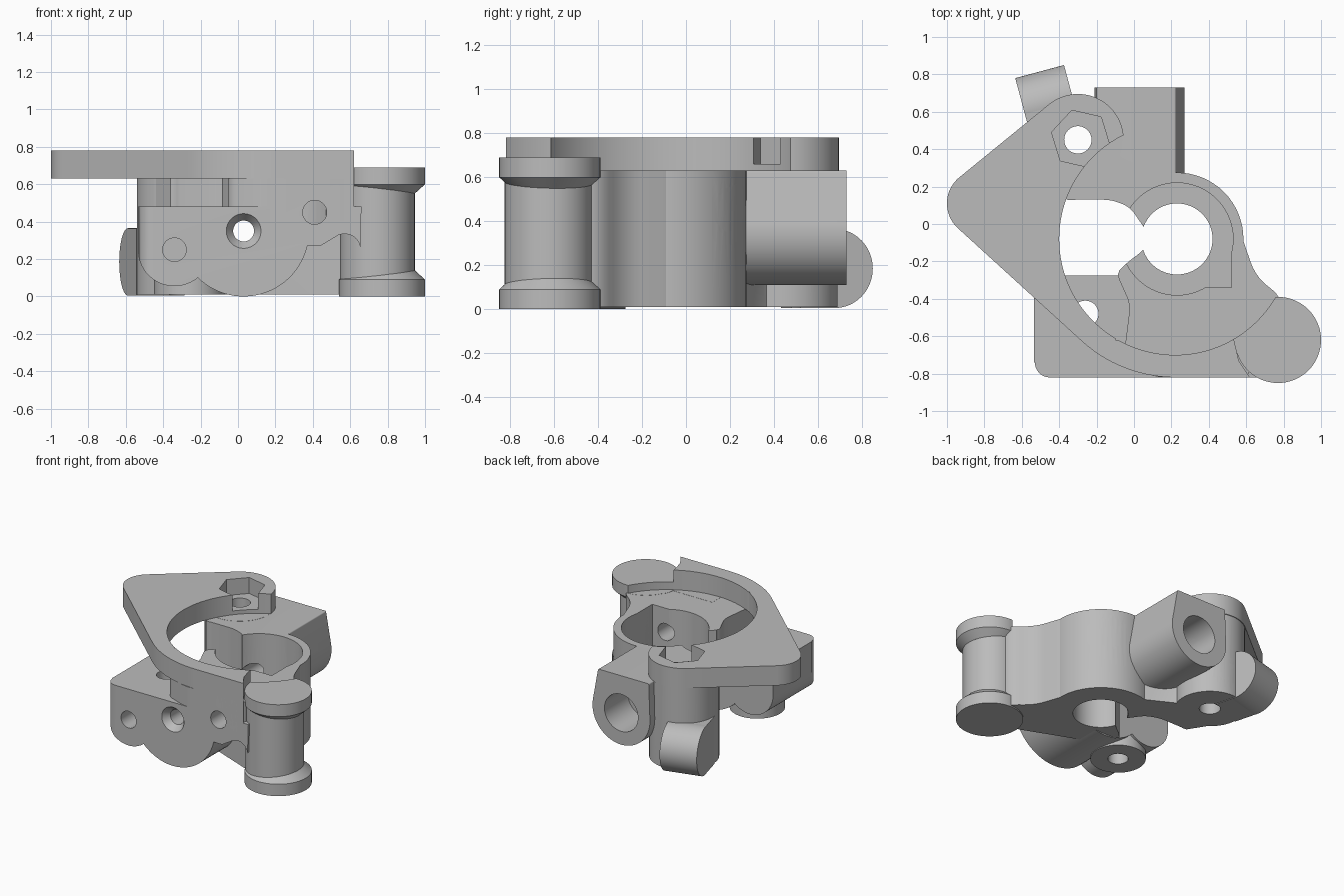
import bpy, bmesh
from math import sin, cos, radians, pi
from mathutils import Vector
from mathutils.geometry import convex_hull_2d

cube = bpy.data.objects.get("Cube")
if cube:
    bpy.data.objects.remove(cube)

# Plain metal for the whole casting
grey = (0.5, 0.5, 0.5, 1)
metal = bpy.data.materials.new("grey metal")
metal.use_nodes = True
metal.diffuse_color = grey
metal.node_tree.nodes["Principled BSDF"].inputs["Base Color"].default_value = grey

made = []


def make(name, bm):
    bmesh.ops.recalc_face_normals(bm, faces=bm.faces)
    mesh = bpy.data.meshes.new(name)
    bm.to_mesh(mesh)
    bm.free()
    mesh.materials.append(metal)
    part = bpy.data.objects.new(name, mesh)
    bpy.context.scene.collection.objects.link(part)
    made.append(part)
    return part


def rod(name, start, end, radius, end_radius=None, sides=64):
    """Cylinder or cone between two points."""
    a, b = Vector(start), Vector(end)
    bm = bmesh.new()
    bmesh.ops.create_cone(bm, cap_ends=True, segments=sides, radius1=radius,
                          radius2=end_radius or radius, depth=(b - a).length)
    placement = (b - a).to_track_quat('Z', 'Y').to_matrix().to_4x4()
    placement.translation = (a + b) / 2
    bm.transform(placement)
    return make(name, bm)


def post(name, centre, low, high, radius, end_radius=None, sides=64):
    x, y = centre
    return rod(name, (x, y, low), (x, y, high), radius, end_radius, sides)


def tube(name, centre, front, back, radius, end_radius=None):
    x, z = centre
    return rod(name, (x, front, z), (x, back, z), radius, end_radius)


def prism(name, outline, low, high, along_y=False):
    """Extrude an outline along z, or an x-z outline along y."""
    bm = bmesh.new()
    verts = [bm.verts.new((u, low, v) if along_y else (u, v, low)) for u, v in outline]
    face = bm.faces.new(verts)
    shift = Vector((0, 1, 0) if along_y else (0, 0, 1)) * (high - low)
    geom = bmesh.ops.extrude_face_region(bm, geom=[face])["geom"]
    bmesh.ops.translate(bm, vec=shift, verts=[g for g in geom if isinstance(g, bmesh.types.BMVert)])
    return make(name, bm)


def arc(centre, radius, start, end, steps=24):
    angles = [radians(start + (end - start) * i / steps) for i in range(steps + 1)]
    return [(centre[0] + radius * cos(a), centre[1] + radius * sin(a)) for a in angles]


def wrap(name, circles, low, high, along_y=False):
    """Extrude the tight outline around several circles."""
    points = [Vector(p) for centre, radius in circles for p in arc(centre, radius, 0, 357, 119)]
    return prism(name, [points[i] for i in convex_hull_2d(points)], low, high, along_y)


def rounded(outline, radius):
    """Replace each corner by a short curve."""
    points, smooth = [Vector(p) for p in outline], []
    for i, corner in enumerate(points):
        before, after = points[i - 1] - corner, points[(i + 1) % len(points)] - corner
        start, end = (corner + d.normalized() * min(radius, d.length * 0.45)
                      for d in (before, after))
        for step in range(6):
            t = step / 5
            smooth.append(start.lerp(corner, t).lerp(corner.lerp(end, t), t))
    return smooth


def cut(part, tool):
    modifier = part.modifiers.new("cut", 'BOOLEAN')
    modifier.operation, modifier.solver, modifier.object = 'DIFFERENCE', 'EXACT', tool
    bpy.context.view_layer.objects.active = part
    bpy.ops.object.modifier_apply(modifier=modifier.name)


def span(part, axis):
    values = [v.co[axis] for v in part.data.vertices]
    return min(values), max(values)


def meets(part, tool):
    pairs = [(span(part, axis), span(tool, axis)) for axis in range(3)]
    return all(a[0] < b[1] and b[0] < a[1] for a, b in pairs)


# Shared levels and centres
BASE, FLOOR, TOP, LUG_TOP, FRONT = 0.01, 0.63, 0.78, 0.69, -0.82
ABOVE, BELOW, SEAM = TOP + 0.1, -0.1, FLOOR + 0.0015
left, rear, lug, block = (-0.82, 0.11), (-0.3, 0.45), (0.77, -0.62), (-0.26, -0.48)
ring, core = (0.22, -0.08), (0.23, -0.08)
boss = (0.03, 0.35)

# Top plate: left lobe joined to the ring and to the rear lobe, open at the right
plate = wrap("top_plate", [(left, 0.18), (ring, 0.74)], SEAM, TOP)
opening = prism("plate_opening", [(-0.1, -0.62), (0.5, -0.62), (0.5, -1), (1.1, -1), (1.1, 1),
                                  (-0.1, 1)], 0.5, ABOVE)
cut(plate, opening)
made.remove(opening)
bpy.data.objects.remove(opening)
wrap("rear_arm", [(left, 0.18), (rear, 0.245)], SEAM, TOP)
post("rear_column", rear, BASE, TOP - 0.001, 0.24)

# Body wall around the core
post("core_wall", core, BASE, FLOOR, 0.355)
prism("rear_web", [(0.25, 0.2), (0.1, 0.27), (-0.07, 0.36), (-0.3, 0.6), (-0.53, 0.4),
                   (-0.36, 0.13), (0, 0.1)], BASE, FLOOR)
prism("lug_web", rounded([(0.5, -0.6), (0.77, -0.7), (0.8, -0.4), (0.65, -0.28),
                          (0.56, -0.02), (0.2, -0.2), (0, -0.4)], 0.08), BASE, FLOOR)

# Front wall and scalloped front block
prism("front_wall", rounded([(-0.1, -0.25), (-0.02, -0.43), (-0.06, -0.75), (0.12, FRONT),
                             (0.62, FRONT), (0.62, -0.4), (0.3, -0.2)], 0.05), 0.4, FLOOR)
prism("front_rim", [(0.2, FRONT), (0.62, FRONT), (0.56, -0.73), (0.53, -0.6), (0.2, -0.6)],
      0.45, TOP)
scallops = arc((-0.34, 0.25), 0.195, 180, 310) + arc(boss, 0.35, 226, 347)
hump = arc((0.57, 0.25), 0.085, 130, 10, 8)
prism("front_block", [(-0.535, 0.48)] + scallops + [(0.44, 0.27)] + hump + [(0.66, 0.48)],
      FRONT, -0.275, True)
post("block_post", block, BASE, 0.47, 0.19)

# Corner lug: shaft with two flared flanges
wrap("lug_bridge", [((0.65, -0.6), 0.12), (lug, 0.18)], 0.6, LUG_TOP - 0.001)
shaft = (0.745, -0.625)
post("lug_shaft", shaft, 0.05, 0.65, 0.2)
for name, end, inward in (("foot", 0, 1), ("head", LUG_TOP, -1)):
    rim, neck = end + inward * 0.09, end + inward * 0.14
    post("lug_" + name, lug, min(end, rim), max(end, rim), 0.23)
    post("lug_flare_" + name, lug, rim, neck, 0.23, 0.175)

# Rear tube boss, widening to a flat top
wrap("rear_boss", [(boss, 0.24), ((-0.19, 0.62), 0.01), ((0.215, 0.62), 0.01)], 0.15, 0.73, True)

# Tilted hinge eye behind the rear column
along = Vector((cos(pi / 12), sin(pi / 12), 0))
outward = Vector((-along.y, along.x, 0))
eye = Vector((-0.458, 0.641, 0.185))
half, root = along * 0.135, eye - outward * 0.18
rod("hinge_eye", eye - half, eye + half, 0.18)
corners = (eye - half, eye + half, root + half, root - half)
prism("hinge_root", [p.xy for p in corners], 0.006, 0.364)

solids = made.copy()
made.clear()

# Round recess, inner cavity, bore and left opening
post("recess", ring, FLOOR + 0.001, ABOVE, 0.62, sides=128)
post("cavity", core, 0.25, ABOVE, 0.3)
prism("cavity_corner", [(0.23, -0.34), (0.52, -0.34), (0.52, -0.08), (0.23, -0.08)], 0.25, ABOVE)
post("main_bore", core, BELOW, ABOVE, 0.19)
prism("left_opening", rounded([(-0.36, 0.13), (-0.36, -0.27), (-0.1, -0.27), (-0.03, -0.2),
                               (0.04, -0.15), (0.1, -0.08), (0.04, 0), (-0.02, 0.09),
                               (-0.12, 0.13)], 0.05), BELOW, FLOOR + 0.0005)

# Vertical bolt holes and nut pocket
for name, centre in (("left", left), ("rear", rear), ("lug", lug)):
    post(name + "_hole", centre, BELOW, ABOVE, 0.073)
post("block_hole", block, BELOW, 0.62, 0.07)
prism("nut_pocket", arc((-0.285, 0.455), 0.16, 47, 347, 5), 0.66, ABOVE)

# Holes running front to back
tube("blind_hole", (-0.34, 0.25), -0.9, -0.6, 0.063)
tube("long_hole", boss, -0.9, 0.9, 0.056)
tube("countersink", boss, FRONT - 0.01, -0.77, 0.1, 0.056)
tube("boss_socket", boss, 0.45, 0.9, 0.14)
tube("side_hole", (0.41, 0.45), -0.9, 0.1, 0.064)
tube("side_hole_exit", (0.41, 0.45), 0, 0.4, 0.115)

# Hinge pin hole with its nut pocket
rod("pin_hole", eye - along * 0.3, eye + along * 0.3, 0.07)
rod("pin_pocket", eye + along * 0.06, eye + along * 0.22, 0.115, sides=6)

# Rounded corner of the front block
prism("corner_round", [(-0.6, -0.9), (-0.45, -0.9)] + arc((-0.45, -0.74), 0.08, 270, 180)
      + [(-0.6, -0.74)], BELOW, 0.6)

# Every opening passes through each part it reaches
for tool in made:
    for part in solids:
        if meets(part, tool):
            cut(part, tool)
for tool in made:
    bpy.data.objects.remove(tool)

for part in solids:
    part.select_set(True)
bpy.context.view_layer.objects.active = plate
bpy.ops.object.shade_smooth_by_angle(angle=radians(30))
